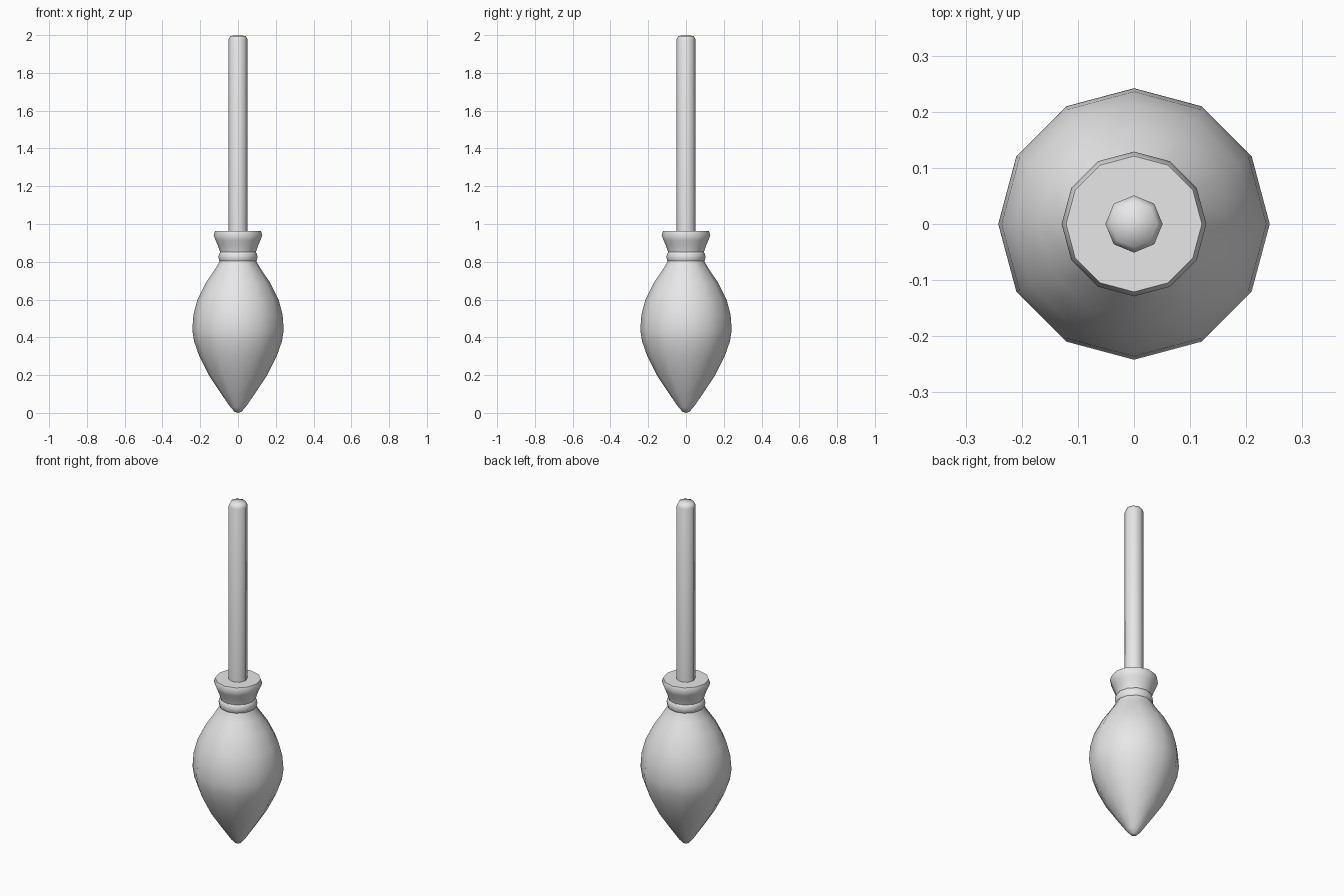
import bpy, bmesh, math

if "Cube" in bpy.data.objects:
    bpy.data.objects.remove(bpy.data.objects["Cube"])

grey = bpy.data.materials.new("plain_grey")
grey.diffuse_color = (0.8, 0.8, 0.8, 1)
grey.use_nodes = True
grey.node_tree.nodes["Principled BSDF"].inputs["Base Color"].default_value = grey.diffuse_color


def lathe(name, profile, sides, angle):
    """Revolve (radius, z) points about z; a zero radius makes a pole."""
    bm = bmesh.new()
    rings = []
    for r, z in profile:
        n = 1 if r == 0 else sides
        rings.append([bm.verts.new((r * math.cos(math.tau * i / sides),
                                    r * math.sin(math.tau * i / sides), z))
                      for i in range(n)])
    for low, high in zip(rings, rings[1:]):
        for i in range(sides):
            j = (i + 1) % sides
            if len(low) == 1:
                bm.faces.new((low[0], high[j], high[i]))
            elif len(high) == 1:
                bm.faces.new((low[i], low[j], high[0]))
            else:
                bm.faces.new((low[i], low[j], high[j], high[i]))
    bmesh.ops.recalc_face_normals(bm, faces=bm.faces)
    mesh = bpy.data.meshes.new(name)
    bm.to_mesh(mesh)
    bm.free()
    mesh.materials.append(grey)
    obj = bpy.data.objects.new(name, mesh)
    bpy.context.collection.objects.link(obj)
    bpy.ops.object.select_all(action='DESELECT')
    bpy.context.view_layer.objects.active = obj
    obj.select_set(True)
    bpy.ops.object.shade_smooth_by_angle(angle=math.radians(angle))
    return obj


# Teardrop head of bristles
lathe("bristles", [(0, 0), (0.018, 0.006), (0.04, 0.03), (0.095, 0.11),
                   (0.155, 0.2), (0.205, 0.3), (0.233, 0.38), (0.242, 0.44),
                   (0.236, 0.52), (0.215, 0.6), (0.17, 0.69),
                   (0.125, 0.755), (0.098, 0.8), (0.09, 0.83), (0, 0.83)], 12, 60)

# Cord that ties the bristles
lathe("binding_ring", [(0.08, 0.795), (0.093, 0.796), (0.101, 0.81),
                       (0.103, 0.825), (0.101, 0.84), (0.093, 0.854),
                       (0.08, 0.855)], 12, 60)

# Flared bristle ends above the cord
lathe("flared_collar", [(0, 0.83), (0.09, 0.83), (0.096, 0.855), (0.106, 0.885),
                        (0.118, 0.913), (0.129, 0.941), (0.121, 0.963),
                        (0, 0.963)], 12, 60)

# Long stick with a rounded tip
lathe("handle", [(0, 0.9), (0.051, 0.9), (0.051, 1.975), (0.042, 1.995),
                 (0, 2.0)], 8, 89)
